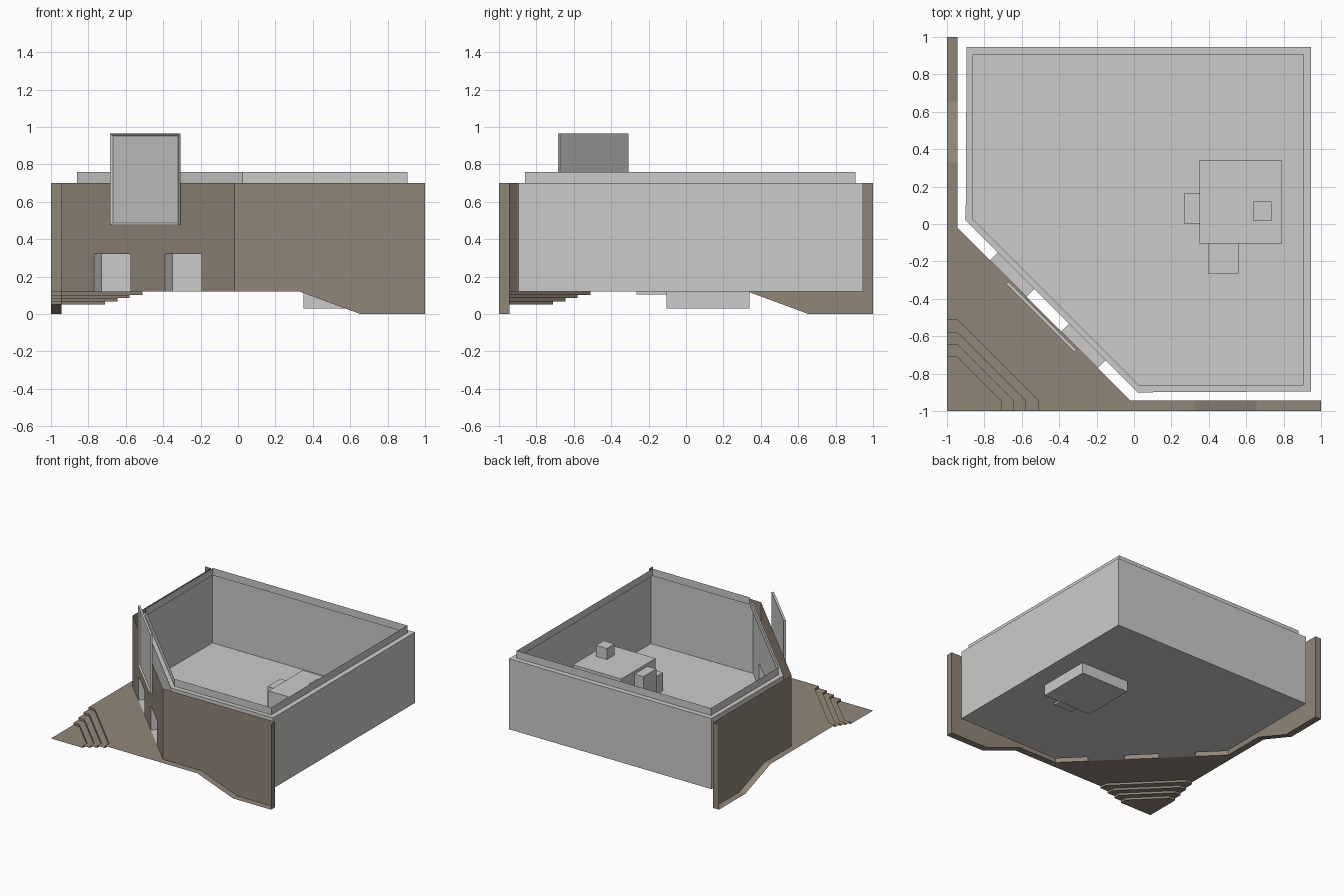
import bpy, bmesh

if "Cube" in bpy.data.objects:
    bpy.data.objects.remove(bpy.data.objects["Cube"])


def material(name, rgb):
    m = bpy.data.materials.new(name)
    m.diffuse_color = (*rgb, 1)
    m.use_nodes = True
    m.node_tree.nodes["Principled BSDF"].inputs["Base Color"].default_value = m.diffuse_color
    return m


GREY = material("light grey", (0.6, 0.6, 0.585))
BROWN = material("earth brown", (0.285, 0.24, 0.19))

TOP, RIM, FLOOR, DOOR_TOP = 0.70, 0.76, 0.12, 0.32
W = -0.945                       # outer facade line
DOORS = [(-0.77, -0.575), (-0.39, -0.195)]
GAP = 0.0425                     # per-axis depth of door passages
OUT_SUM, IN_SUM = -0.965, -0.88  # diagonal walls lie on x + y = sum


def sheet(name, polys, mat):
    """Surface made of flat polygons, welded at shared corners."""
    bm = bmesh.new()
    for p in polys:
        bm.faces.new([bm.verts.new(v) for v in p])
    bmesh.ops.remove_doubles(bm, verts=bm.verts, dist=1e-4)
    bmesh.ops.recalc_face_normals(bm, faces=bm.faces)
    me = bpy.data.meshes.new(name)
    bm.to_mesh(me)
    bm.free()
    me.materials.append(mat)
    ob = bpy.data.objects.new(name, me)
    bpy.context.collection.objects.link(ob)
    return ob


def flat(pts, z):
    return [(x, y, z) for x, y in pts]


def wall(a, b, z0, z1):
    return [(*a, z0), (*b, z0), (*b, z1), (*a, z1)]


def swapped(polys):
    """Polygons plus their mirror image across the diagonal x = y."""
    return polys + [[(y, x, z) for x, y, z in p] for p in polys]


def door_wall(x0, x1, s, shift):
    """Diagonal wall on x + y = s with the two door openings."""
    xs = [x0] + [x + shift for d in DOORS for x in d] + [x1]
    return [wall((a, s - a), (b, s - b), DOOR_TOP if i % 2 else FLOOR, TOP)
            for i, (a, b) in enumerate(zip(xs, xs[1:]))]


def box(name, x0, x1, y0, y1, z0, z1, mat=GREY):
    lo, hi = [(x0, y0), (x1, y0), (x1, y1), (x0, y1)], []
    polys = [flat(lo, z0), flat(lo, z1)]
    polys += [wall(lo[i], lo[(i + 1) % 4], z0, z1) for i in range(4)]
    return sheet(name, polys, mat)


# Outer facade: straight wings that follow the ramp, end returns, diagonal
wing = [(-0.02, W, FLOOR), (0.33, W, FLOOR), (0.655, W, 0), (1, W, 0),
        (1, W, TOP), (-0.02, W, TOP)]
facade = swapped([wing, wall((1, W), (1, -1), 0, TOP)])
facade += door_wall(W, -0.02, OUT_SUM, 0)
sheet("facade", facade, BROWN)

# Pavement: terrace, ramps, low ends, corner steps
steps = [-0.51, -0.58, -0.645, -0.71]


def step_line(c):
    return [(-1, c), (W, c), (c, W), (c, -1)]


ground = swapped([
    [(0.33, -1, FLOOR), (0.655, -1, 0), (0.655, W, 0), (0.33, W, FLOOR)],
    [(0.655, -1, 0), (1, -1, 0), (1, W, 0), (0.655, W, 0)]])
ground.append(flat(step_line(steps[0]) + [(0.33, -1), (0.33, W), (-0.02, W),
                                          (W, -0.02), (W, 0.33), (-1, 0.33)], FLOOR))
rise = 0.0175
for i, c in enumerate(steps):
    z = FLOOR - rise * (i + 1)
    line = step_line(c)
    ground += [wall(line[k], line[k + 1], z, z + rise) for k in range(3)]
    end = step_line(steps[i + 1])[::-1] if i < 3 else [(-1, -1)]
    ground.append(flat(line + end, z))
sheet("pavement_and_steps", ground, BROWN)

# Inner shell: floor, walls, ledge and parapet, open at the top
plan = [(0.02, -0.9), (0.947, -0.895), (0.947, 0.947), (-0.895, 0.947), (-0.9, 0.02)]
inset = [(0.025, -0.86), (0.905, -0.86), (0.905, 0.905), (-0.86, 0.905), (-0.86, 0.025)]
shell = [flat(plan, FLOOR)]
shell += [wall(plan[i], plan[i + 1], FLOOR, TOP) for i in range(4)]
shell += door_wall(-0.9, 0.02, IN_SUM, GAP)
for i in range(5):
    j = (i + 1) % 5
    shell.append(flat([plan[i], plan[j], inset[j], inset[i]], TOP))
    shell.append(wall(inset[i], inset[j], TOP, RIM))
sheet("inner_shell", shell, GREY)

# Door passages between the facade and the shell
for n, (a, b) in enumerate(DOORS):
    p, q = (a, OUT_SUM - a), (b, OUT_SUM - b)
    p2, q2 = [(x + GAP, y + GAP) for x, y in (p, q)]
    sheet(f"door_passage_{n + 1}",
          [wall(p, p2, FLOOR, DOOR_TOP), wall(q, q2, FLOOR, DOOR_TOP),
           flat([p, q, q2, p2], FLOOR), flat([p, q, q2, p2], DOOR_TOP)], GREY)

# Sign board on the diagonal, with a recessed panel
x0, x1, d, z0, z1 = -0.685, -0.32, 0.0125, 0.475, 0.965
f0, f1 = (x0, x1), (x1, x0)
b0, b1 = (x0 + d, x1 + d), (x1 + d, x0 + d)
corners = [f0, f1, b1, b0]
board = [flat(corners, z0), flat(corners, z1)]
board += [wall(corners[i], corners[(i + 1) % 4], z0, z1) for i in range(4)]
sign = sheet("sign_board", board, GREY)
bm = bmesh.new()
bm.from_mesh(sign.data)
front = [f for f in bm.faces if f.normal.x < -0.5 and f.normal.y < -0.5]
bmesh.ops.inset_region(bm, faces=front, thickness=0.018)
for v in front[0].verts:
    v.co.x += 0.008
    v.co.y += 0.008
bm.to_mesh(sign.data)
bm.free()

# Service unit inside the shell
box("unit_body", 0.35, 0.79, -0.105, 0.34, 0.03, 0.46)
box("unit_side_duct", 0.27, 0.35, 0.0, 0.167, 0.13, 0.435)
box("unit_front_duct", 0.395, 0.56, -0.265, -0.105, 0.105, 0.27)
box("unit_vent", 0.635, 0.735, 0.02, 0.12, 0.46, 0.55)
